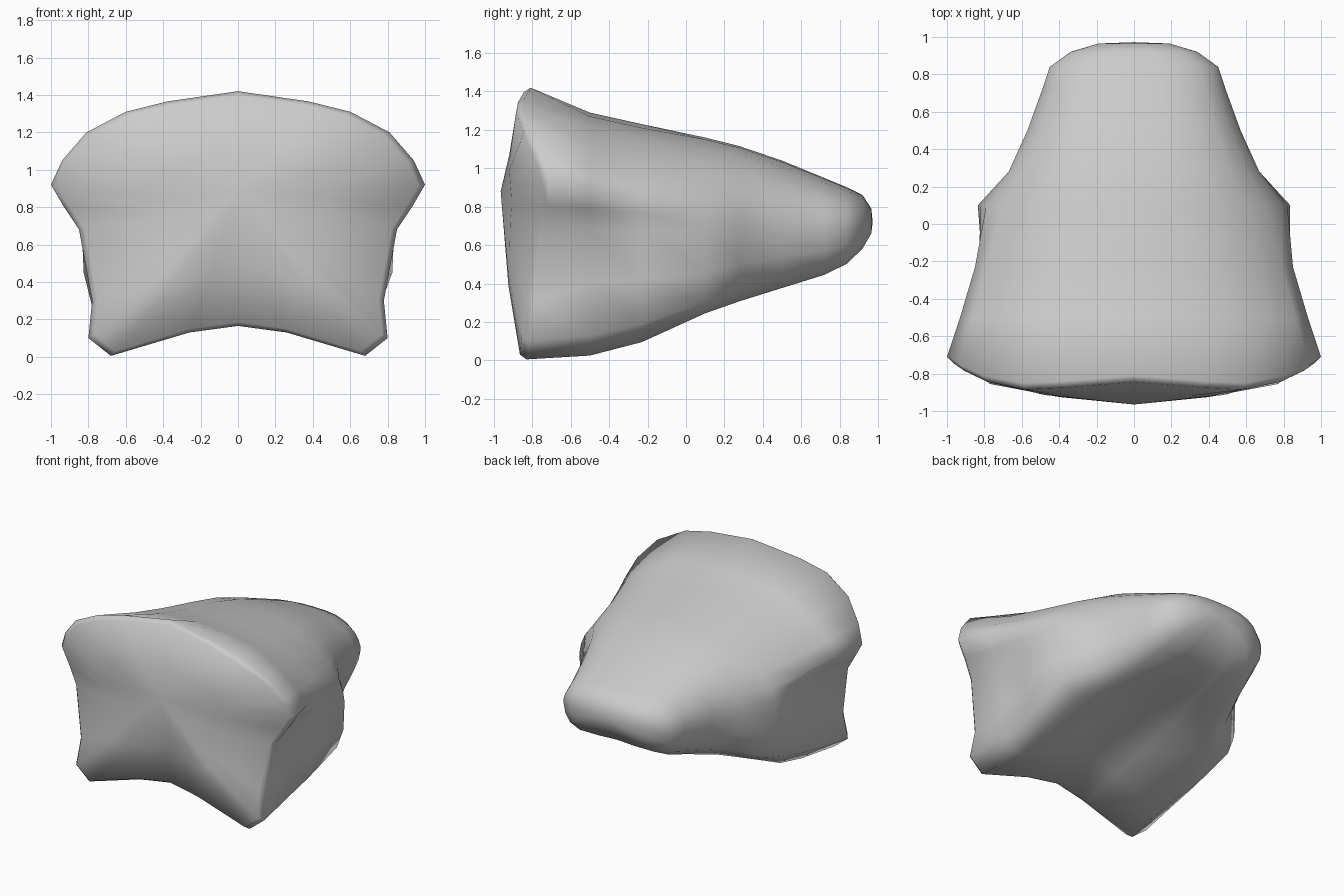
import bpy, bmesh, math

if "Cube" in bpy.data.objects:
    bpy.data.objects.remove(bpy.data.objects["Cube"])

# Half sections, top centre -> flank -> bottom centre, mirrored into closed rings
def ring(bm, half):
    pts = half + [(-x, y, z) for x, y, z in half[-2:0:-1]]
    return [bm.verts.new(p) for p in pts]

def section(y, xz):
    return [(x, y, z) for x, z in xz]

# Rounded rear section, fitted to a half width and a top and bottom height
UNIT = [(0, 1), (.3, .99), (.56, .95), (.78, .85), (.9, .75), (.97, .63), (1, .53), (1, .42),
        (.97, .25), (.88, .1), (.7, .01), (.33, .01), (0, .03)]

def tail(y, w, top, bottom, groove=0):
    pts = section(y, [(u * w, bottom + v * (top - bottom)) for u, v in UNIT])
    for i, k in ((-2, .7), (-1, 1)):
        x, _, z = pts[i]
        pts[i] = (x, y, z + groove * k)
    return pts

# Front face: outer rim, a softened edge inside it, and an inner ring around the bulge
rim = [(0, -.81, 1.42), (.38, -.84, 1.365), (.6, -.85, 1.31), (.81, -.81, 1.2),
       (.94, -.75, 1.05), (1, -.71, .92), (.93, -.72, .8), (.85, -.75, .68),
       (.78, -.79, .3), (.8, -.82, .1), (.68, -.83, .005), (.26, -.82, .13), (0, -.80, .165)]
edge = [(x * .965, y - .035, .72 + (z - .72) * .965) for x, y, z in rim]
inner_y = [-.91, -.92, -.92, -.92, -.915, -.91, -.91, -.915, -.92, -.925, -.925, -.905, -.875]
inner = [(x * .5, y, .78 + (z - .78) * .5) for (x, _, z), y in zip(rim, inner_y)]

# Body: flared shoulders, pinched flank, grooved underside, then the rear
halves = [
    inner, edge, rim,
    section(-.5, [(0, 1.29), (.3, 1.27), (.52, 1.22), (.72, 1.11), (.86, .99), (.93, .89),
                  (.86, .79), (.79, .68), (.765, .4), (.76, .13), (.63, .025), (.25, .2), (0, .26)]),
    section(-.23, [(0, 1.23), (.27, 1.21), (.48, 1.16), (.67, 1.06), (.79, .95), (.85, .85),
                   (.83, .77), (.81, .67), (.79, .42), (.76, .19), (.64, .095), (.25, .26), (0, .32)]),
    section(.1, [(0, 1.16), (.24, 1.15), (.43, 1.1), (.6, 1.01), (.71, .91), (.79, .82),
                 (.82, .75), (.835, .67), (.825, .45), (.77, .3), (.6, .245), (.25, .33), (0, .38)]),
    tail(.28, .67, 1.115, .3, .08), tail(.5, .57, 1.04, .37, .03), tail(.72, .49, .95, .44),
    tail(.84, .45, .9, .5), tail(.92, .34, .86, .58), tail(.965, .19, .79, .66)]

bm = bmesh.new()
rings = [ring(bm, h) for h in halves]
n = len(rings[0])
for a, b in zip(rings, rings[1:]):
    for i in range(n):
        j = (i + 1) % n
        bm.faces.new((a[i], a[j], b[j], b[i]))

# Close both ends with a fan
for r, tip in ((rings[0], (0, -.965, .88)), (rings[-1], (0, .972, .72))):
    c = bm.verts.new(tip)
    for i in range(n):
        bm.faces.new((r[i], r[(i + 1) % n], c))
bmesh.ops.recalc_face_normals(bm, faces=bm.faces)

mesh = bpy.data.meshes.new("tapered_body")
bm.to_mesh(mesh)
bm.free()
body = bpy.data.objects.new("tapered_body", mesh)
bpy.context.collection.objects.link(body)
bpy.context.view_layer.objects.active = body
body.select_set(True)
bpy.ops.object.shade_smooth_by_angle(angle=math.radians(100))
